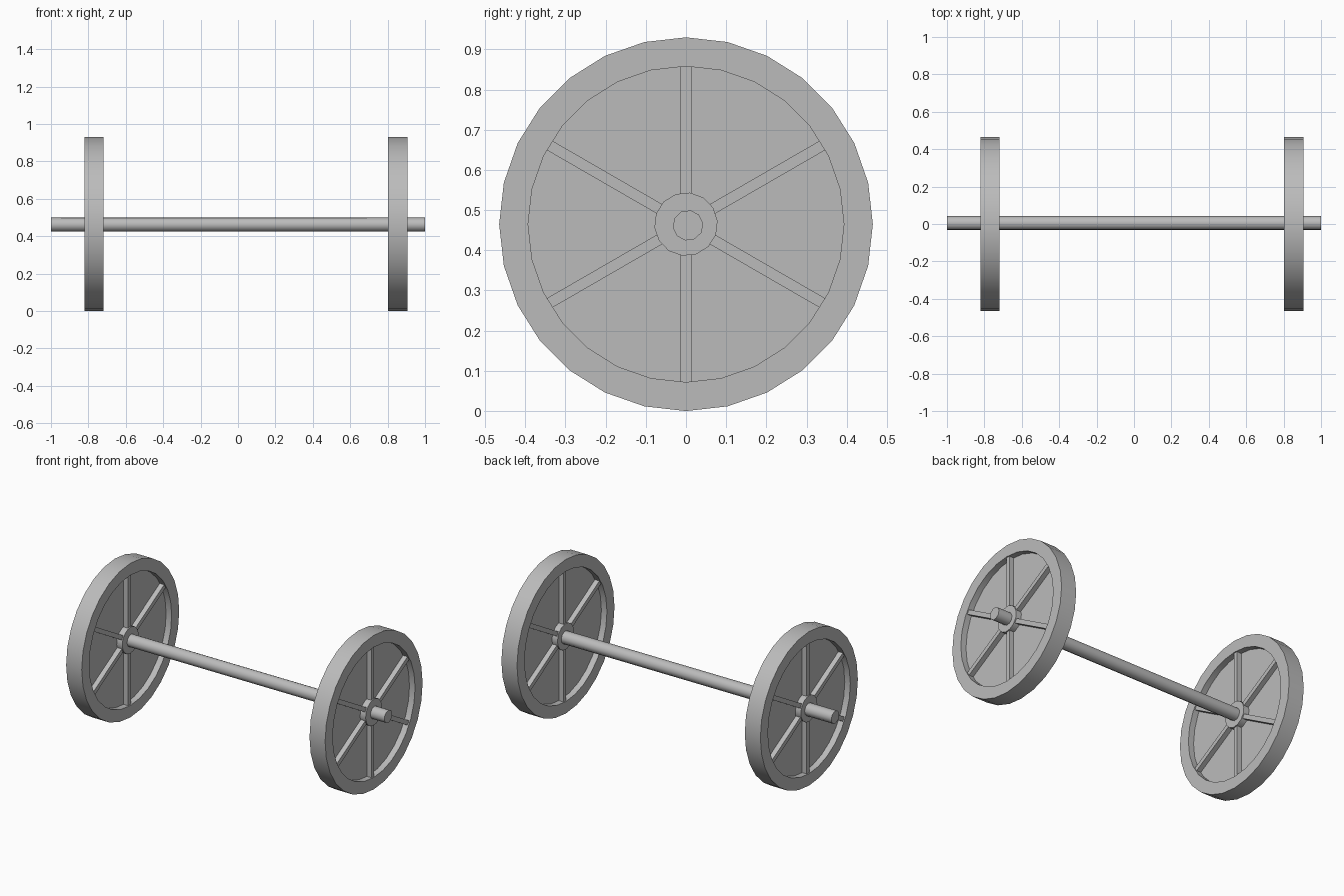
import bpy, bmesh
from math import pi, sin, cos, radians
from mathutils import Matrix

if "Cube" in bpy.data.objects:
    bpy.data.objects.remove(bpy.data.objects["Cube"], do_unlink=True)

R = 0.465          # wheel radius, also the height of the hub
WIDTH = 0.104      # wheel width

grey = bpy.data.materials.new("grey metal")
grey.use_nodes = True
grey.diffuse_color = (0.5, 0.5, 0.5, 1)
grey.node_tree.nodes["Principled BSDF"].inputs["Base Color"].default_value = grey.diffuse_color


def finish(name, bm, location):
    bmesh.ops.recalc_face_normals(bm, faces=bm.faces)
    mesh = bpy.data.meshes.new(name)
    bm.to_mesh(mesh)
    bm.free()
    mesh.materials.append(grey)
    obj = bpy.data.objects.new(name, mesh)
    obj.location = location
    bpy.context.collection.objects.link(obj)
    bpy.ops.object.select_all(action="DESELECT")
    obj.select_set(True)
    bpy.context.view_layer.objects.active = obj
    bpy.ops.object.shade_smooth_by_angle(angle=radians(42))
    return obj


def rod(name, radius, length, sides, location, turn=0):
    """Cylinder lying along x."""
    bm = bmesh.new()
    bmesh.ops.create_cone(bm, cap_ends=True, segments=sides, radius1=radius,
                          radius2=radius, depth=length,
                          matrix=Matrix.Rotation(turn, 4, "X") @ Matrix.Rotation(pi / 2, 4, "Y"))
    return finish(name, bm, location)


def wheel_body(name, location, sides=28):
    """Rim with a thin web, turned from one closed profile of (x, radius)."""
    h, web, inner = WIDTH / 2, 0.015, 0.393
    profile = [(-web, inner), (-h, inner), (-h, R), (h, R), (h, inner), (web, inner)]
    bm = bmesh.new()
    rings = [[bm.verts.new((x, r * sin(2 * pi * i / sides), r * cos(2 * pi * i / sides)))
              for i in range(sides)] for x, r in profile]
    for a, b in zip(rings, rings[1:]):
        for i in range(sides):
            j = (i + 1) % sides
            bm.faces.new((a[i], a[j], b[j], b[i]))
    bm.faces.new(rings[0])
    bm.faces.new(rings[-1])
    return finish(name, bm, location)


def spokes(name, location):
    """Three bars across the wheel, standing out on both sides of the web."""
    bm = bmesh.new()
    for k in range(6):
        bmesh.ops.create_cube(bm, size=1, matrix=Matrix.Rotation(k * pi / 3, 4, "X")
                              @ Matrix.Translation((0, 0, 0.23))
                              @ Matrix.Diagonal((0.09, 0.027, 0.34, 1)))
    return finish(name, bm, location)


# wheels
for side, x in (("right", -0.77), ("left", 0.855)):
    place = (x, 0, R)
    wheel_body(side + "_wheel", place)
    spokes(side + "_spokes", place)
    rod(side + "_hub", 0.079, WIDTH, 14, place, radians(6))

# axle
rod("axle", 0.038, 2, 10, (0, 0.005, R - 0.003), radians(8))
